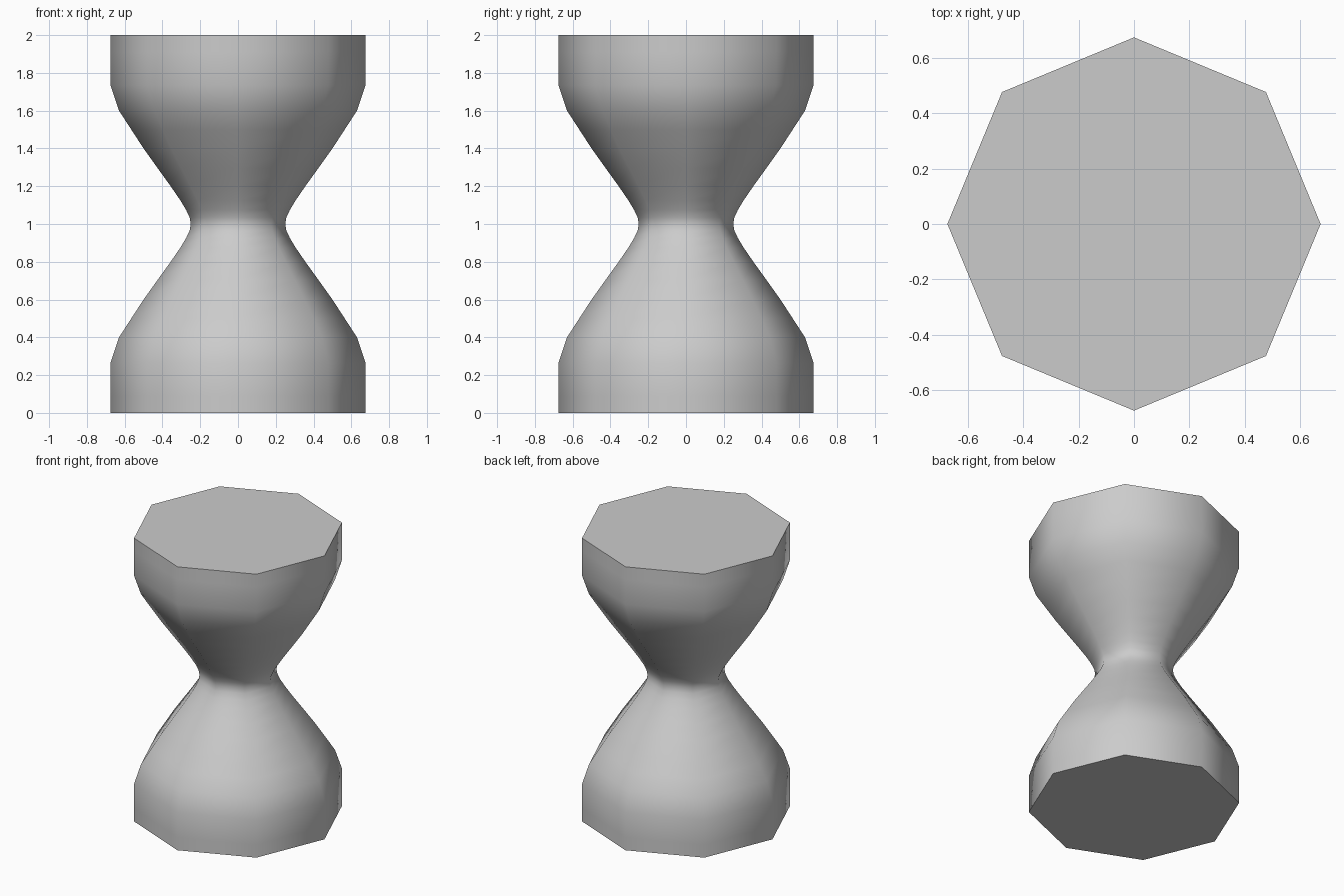
import bpy, bmesh
from math import cos, sin, pi

if "Cube" in bpy.data.objects:
    bpy.data.objects.remove(bpy.data.objects["Cube"])

SIDES = 8
# Half profile (radius, height above the waist)
half = [(0.25, 0.0), (0.256, 0.035), (0.275, 0.075), (0.305, 0.125), (0.36, 0.205),
        (0.425, 0.295), (0.50, 0.40), (0.565, 0.50), (0.63, 0.60), (0.675, 0.735),
        (0.675, 0.91), (0.675, 1.0)]
# Mirror the profile about the waist
profile = [(r, 1 - h) for r, h in reversed(half[1:])] + [(r, 1 + h) for r, h in half]

# Eight-sided hourglass body
bm = bmesh.new()
rings = [[bm.verts.new((r * cos(2 * pi * i / SIDES), r * sin(2 * pi * i / SIDES), z))
          for i in range(SIDES)] for r, z in profile]
for low, high in zip(rings, rings[1:]):
    for i in range(SIDES):
        j = (i + 1) % SIDES
        bm.faces.new((low[i], low[j], high[j], high[i])).smooth = True

# Flat end caps
bm.faces.new(list(reversed(rings[0])))
bm.faces.new(rings[-1])

mesh = bpy.data.meshes.new("hourglass_stool")
bm.to_mesh(mesh)
bm.free()
stool = bpy.data.objects.new("hourglass_stool", mesh)
bpy.context.collection.objects.link(stool)
